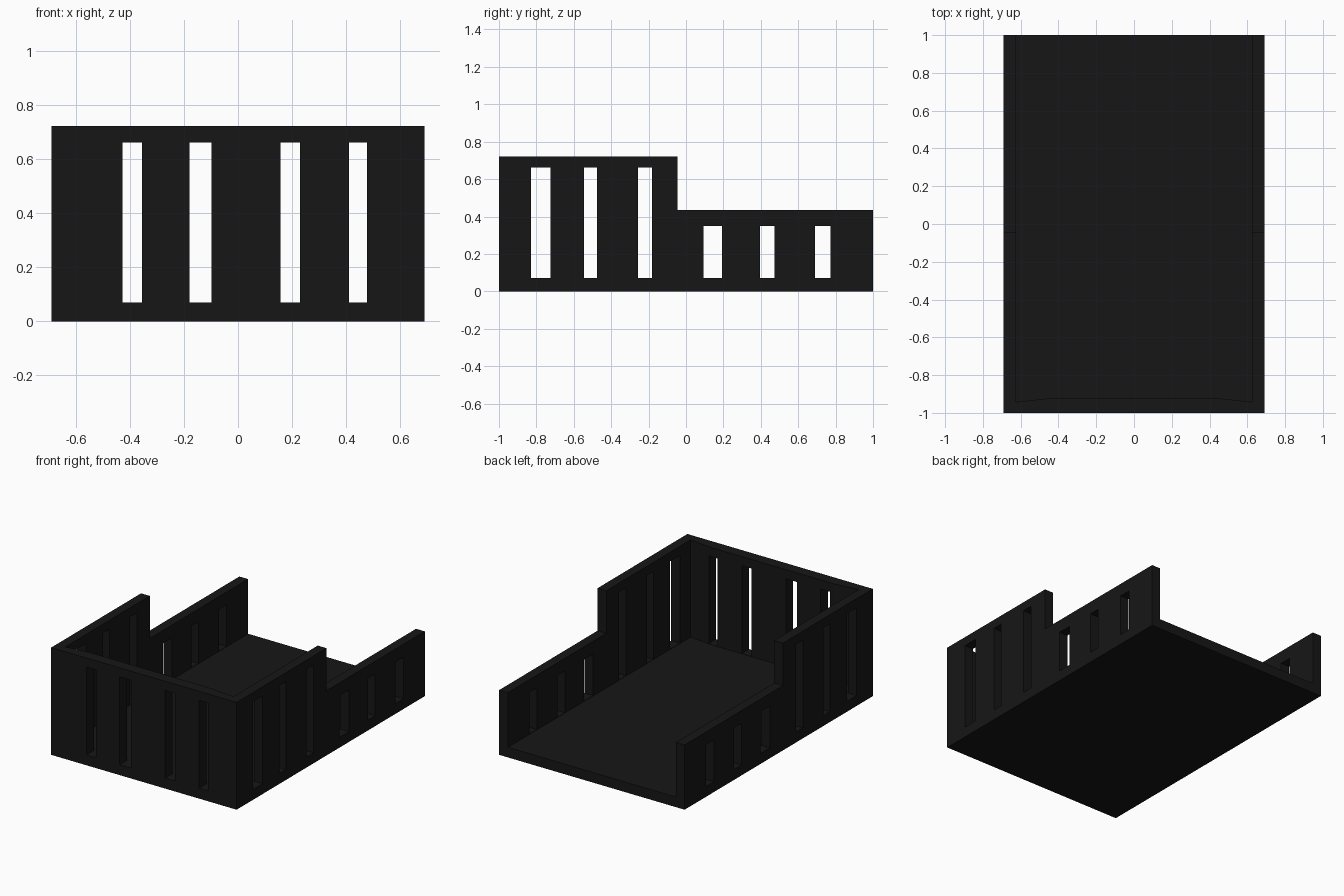
import bpy, bmesh
from mathutils import Vector

if "Cube" in bpy.data.objects:
    bpy.data.objects.remove(bpy.data.objects["Cube"])


def add_prism(bm, points, offset):
    """Extrude a closed polygon along an offset vector."""
    face = bm.faces.new([bm.verts.new(p) for p in points])
    result = bmesh.ops.extrude_face_region(bm, geom=[face], use_keep_orig=True)
    verts = [g for g in result["geom"] if isinstance(g, bmesh.types.BMVert)]
    bmesh.ops.translate(bm, verts=verts, vec=Vector(offset))


def make_object(name, prisms):
    bm = bmesh.new()
    for points, offset in prisms:
        add_prism(bm, points, offset)
    bmesh.ops.recalc_face_normals(bm, faces=bm.faces[:])
    mesh = bpy.data.meshes.new(name)
    bm.to_mesh(mesh)
    bm.free()
    obj = bpy.data.objects.new(name, mesh)
    bpy.context.collection.objects.link(obj)
    return obj


def box(x0, x1, y0, y1, z0, z1):
    return ([(x0, y0, z0), (x1, y0, z0), (x1, y1, z0), (x0, y1, z0)],
            (0, 0, z1 - z0))


HALF_W, TALL, LOW, STEP, FLOOR = 0.69, 0.722, 0.436, -0.045, 0.068

# Stepped outer shell, extruded across the width
side_profile = [(-1, 0), (1, 0), (1, LOW), (STEP, LOW), (STEP, TALL), (-1, TALL)]
body = make_object("slatted_tray", [
    ([(-HALF_W, y, z) for y, z in side_profile], (2 * HALF_W, 0, 0))])

# Inside hollow, open at the back, with a slightly bowed front wall
plan = [(-0.625, 1.2), (-0.625, -0.942), (-0.45, -0.923),
        (0.45, -0.923), (0.625, -0.942), (0.625, 1.2)]
hollow = make_object("hollow_cutter", [
    ([(x, y, FLOOR) for x, y in plan], (0, 0, 1))])

# Slots: front wall, tall side walls, low side walls
slots = []
for x0, x1 in [(-0.427, -0.355), (-0.18, -0.098), (0.157, 0.23), (0.411, 0.478)]:
    slots.append(box(x0, x1, -1.1, -0.87, 0.07, 0.661))
for y0, y1, top in [(-0.828, -0.725, 0.661), (-0.545, -0.476, 0.661),
                    (-0.257, -0.182, 0.661), (0.094, 0.193, 0.35),
                    (0.396, 0.473, 0.35), (0.69, 0.773, 0.35)]:
    for x0, x1 in [(-0.8, -0.55), (0.55, 0.8)]:
        slots.append(box(x0, x1, y0, y1, 0.07, top))
slot_cutter = make_object("slot_cutter", slots)

# Cut the hollow and slots
bpy.context.view_layer.objects.active = body
for cutter in (hollow, slot_cutter):
    cutter.hide_render = True
    mod = body.modifiers.new(cutter.name, 'BOOLEAN')
    mod.operation = 'DIFFERENCE'
    mod.solver = 'EXACT'
    mod.object = cutter
    bpy.ops.object.modifier_apply(modifier=mod.name)
    bpy.data.objects.remove(cutter)

# Near-black finish
mat = bpy.data.materials.new("black")
mat.diffuse_color = (0.008, 0.008, 0.008, 1)
mat.use_nodes = True
mat.node_tree.nodes["Principled BSDF"].inputs["Base Color"].default_value = mat.diffuse_color
body.data.materials.clear()
body.data.materials.append(mat)
